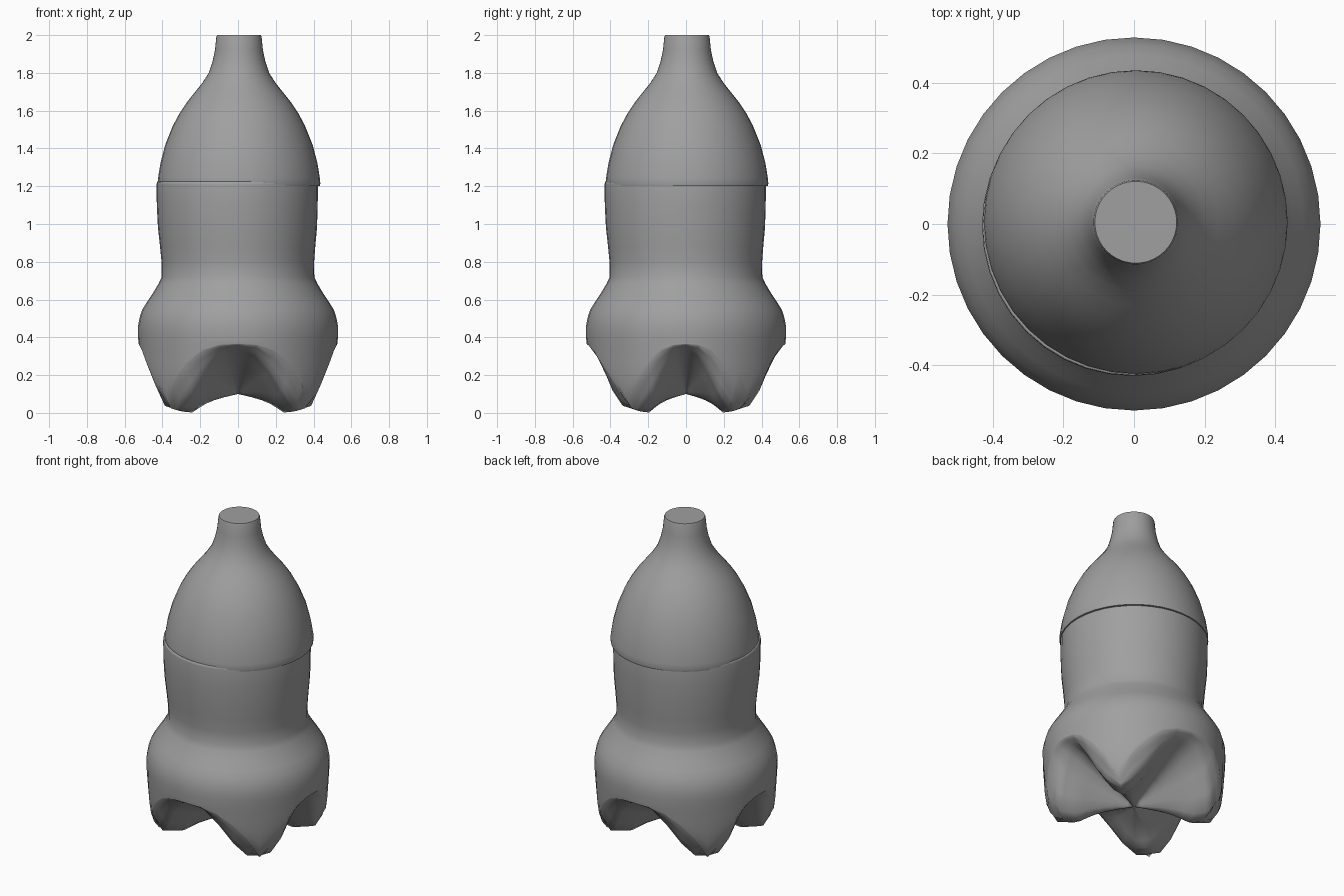
import bpy, bmesh, math

if "Cube" in bpy.data.objects:
    bpy.data.objects.remove(bpy.data.objects["Cube"])

SIDES = 40


def lerp_table(table, x):
    """Piecewise-linear lookup in sorted (x, y) pairs."""
    for (x0, y0), (x1, y1) in zip(table, table[1:]):
        if x <= x1:
            return y0 + (y1 - y0) * max(0, x - x0) / (x1 - x0)
    return table[-1][1]


def finish(name, bm, mat, angle):
    bmesh.ops.recalc_face_normals(bm, faces=bm.faces)
    mesh = bpy.data.meshes.new(name)
    bm.to_mesh(mesh)
    bm.free()
    mesh.materials.append(mat)
    obj = bpy.data.objects.new(name, mesh)
    bpy.context.collection.objects.link(obj)
    bpy.ops.object.select_all(action='DESELECT')
    obj.select_set(True)
    bpy.context.view_layer.objects.active = obj
    bpy.ops.object.shade_smooth_by_angle(angle=math.radians(angle))
    return obj


def bridge(bm, rings):
    for low, high in zip(rings, rings[1:]):
        for i in range(SIDES):
            j = (i + 1) % SIDES
            bm.faces.new((low[i], low[j], high[j], high[i]))


def ring(bm, point):
    return [bm.verts.new(point(2 * math.pi * i / SIDES)) for i in range(SIDES)]


def circle(bm, r, z, offset=0.0):
    return ring(bm, lambda a: (offset + r * math.cos(a), offset + r * math.sin(a), z))


grey = bpy.data.materials.new("plain grey")
grey.diffuse_color = (0.35, 0.35, 0.35, 1)
grey.use_nodes = True
grey.node_tree.nodes["Principled BSDF"].inputs["Base Color"].default_value = grey.diffuse_color

# Shoulder and neck, set slightly off the body axis, with a folded lower edge
shoulder = [(.405, 1.2), (.428, 1.201), (.431, 1.215), (.428, 1.245), (.416, 1.32), (.39, 1.42),
            (.35, 1.52), (.315, 1.585), (.275, 1.645), (.235, 1.695), (.195, 1.745),
            (.16, 1.80), (.14, 1.86), (.127, 1.92), (.12, 1.99), (.116, 2.0)]
bm = bmesh.new()
rings = [circle(bm, r, z, .005) for r, z in shoulder]
bridge(bm, rings)
bm.faces.new(rings[-1])
finish("shoulder_and_neck", bm, grey, 40)

# Body wall, from the rolled top lip down to the belly
body = [(.41, 1.215), (.419, 1.225), (.425, 1.223), (.427, 1.21), (.426, 1.1), (.421, .98),
        (.411, .88), (.404, .80), (.404, .72), (.42, .685), (.45, .635), (.48, .59),
        (.508, .545), (.522, .50), (.529, .46), (.529, .42), (.528, .385)]

# Foot outline: wall radius by height, and rim height from foot (0) to groove (1)
wall_radius = [(.025, .458), (.045, .478), (.1, .502), (.2, .516), (.37, .527)]
rim_height = [(0, .025), (.1, .08), (.25, .19), (.5, .30), (.62, .335), (.75, .358), (1, .365)]
# Groove depth share just inside the rim, where the feet are blunter
inner_depth = [(0, 0), (.2, .08), (.35, .24), (.6, .66), (.8, .93), (1, 1)]
# Underside heights along a foot and along a groove, by fraction of the radius
foot_line = [(0, .1), (.3, .075), (.5, .045), (.68, .002), (.85, .008), (1, .025)]
groove_line = [(0, .1), (.5, .24), (.8, .322), (1, .365)]


def across(a):
    return abs((math.degrees(a) % 90) - 45) / 45


def turned(a, amount):
    """Swing the feet slightly towards the x axis."""
    return a - math.radians(6) * amount * math.sin(2 * a)


def wall_point(a, f):
    z = .37 + (lerp_table(rim_height, across(a)) - .37) * f
    r = lerp_table(wall_radius, z)
    t = turned(a, f)
    return r * math.cos(t), r * math.sin(t), z


def under_point(a, s):
    rim = lerp_table(rim_height, across(a))
    inner = lerp_table(inner_depth, across(a))
    blend = min(1, (1 - s) / .12)
    w = (rim - .025) / .34 * (1 - blend) + inner * blend
    low, high = lerp_table(foot_line, s), lerp_table(groove_line, s)
    r = lerp_table(wall_radius, rim) * s
    t = turned(a, 1)
    return r * math.cos(t), r * math.sin(t), low + (high - low) * w


bm = bmesh.new()
rings = [circle(bm, r, z, -.004 * min(1, max(0, (z - .7) / .4))) for r, z in body]
rings += [ring(bm, lambda a: wall_point(a, f)) for f in (.1, .3, .5, .7, .88, 1)]
rings += [ring(bm, lambda a: under_point(a, s))
          for s in (.96, .92, .88, .82, .75, .68, .58, .48, .35, .2, .08)]
bridge(bm, rings)
centre = bm.verts.new((0, 0, .1))
for i in range(SIDES):
    bm.faces.new((rings[-1][i], rings[-1][(i + 1) % SIDES], centre))
finish("body_with_feet", bm, grey, 100)
